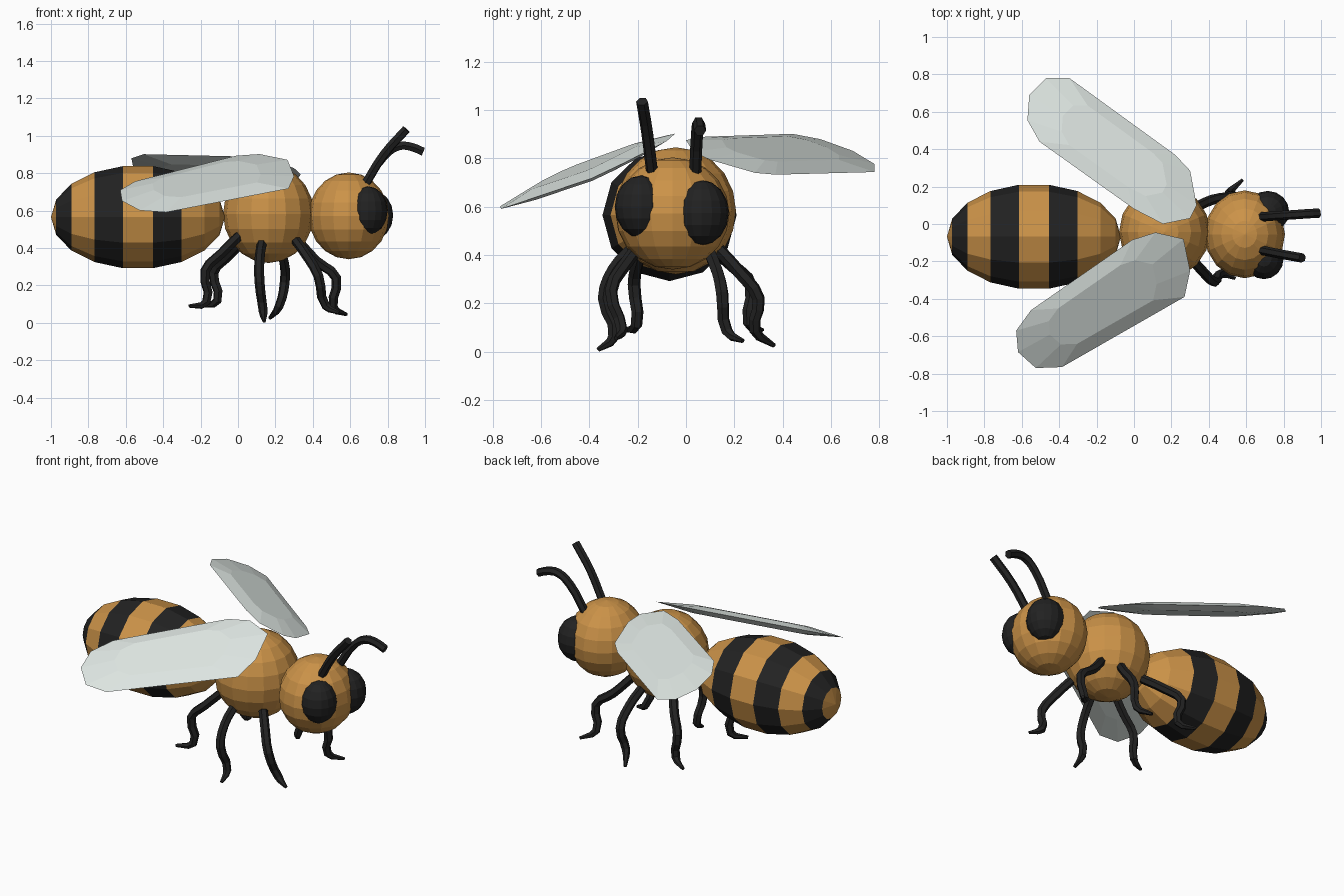
import bpy, bmesh, math
from mathutils import Matrix, Vector

if "Cube" in bpy.data.objects:
    bpy.data.objects.remove(bpy.data.objects["Cube"])


def material(name, rgb):
    m = bpy.data.materials.new(name)
    m.diffuse_color = (*rgb, 1)
    m.use_nodes = True
    m.node_tree.nodes["Principled BSDF"].inputs["Base Color"].default_value = m.diffuse_color
    return m


AMBER = material("amber", (0.60, 0.29, 0.065))
BLACK = material("black", (0.016, 0.016, 0.016))
GLASSY = material("pale_wing", (0.72, 0.78, 0.75))


def add_mesh(name, bm, *mats):
    bmesh.ops.recalc_face_normals(bm, faces=bm.faces)
    me = bpy.data.meshes.new(name)
    bm.to_mesh(me)
    bm.free()
    for m in mats:
        me.materials.append(m)
    ob = bpy.data.objects.new(name, me)
    bpy.context.collection.objects.link(ob)
    return ob


def ball(name, centre, size, mat, segs=16, rings=10):
    bm = bmesh.new()
    bmesh.ops.create_uvsphere(bm, u_segments=segs, v_segments=rings, radius=1)
    bm.transform(Matrix.Translation(centre) @ Matrix.Diagonal((*size, 1)))
    return add_mesh(name, bm, mat)


def tube(name, points, radius, tips=()):
    """Bent six-sided tube; tips overrides the radius scale of the last points."""
    cu = bpy.data.curves.new(name, 'CURVE')
    cu.dimensions = '3D'
    cu.bevel_depth = radius
    cu.bevel_resolution = 1
    cu.resolution_u = 3
    cu.use_fill_caps = True
    sp = cu.splines.new('BEZIER')
    sp.bezier_points.add(len(points) - 1)
    for bp, p in zip(sp.bezier_points, points):
        bp.co = p
        bp.handle_left_type = bp.handle_right_type = 'AUTO'
    for bp, r in zip(reversed(sp.bezier_points), tips):
        bp.radius = r
    for bp in sp.bezier_points:
        bp.handle_left_type = bp.handle_right_type = 'AUTO'
    cu.materials.append(BLACK)
    tmp = bpy.data.objects.new(name + "_curve", cu)
    bpy.context.collection.objects.link(tmp)
    me = bpy.data.meshes.new_from_object(tmp.evaluated_get(bpy.context.evaluated_depsgraph_get()))
    bpy.data.objects.remove(tmp)
    me.name = name
    for poly in me.polygons:
        poly.use_smooth = False
    ob = bpy.data.objects.new(name, me)
    bpy.context.collection.objects.link(ob)
    return ob


def wing(name, outline, plane, thick=0.024):
    """Flattened faceted lens over a top-view outline lying in z = a + bx + cy."""
    a, b, c = plane
    bm = bmesh.new()
    pts = [Vector((x, y, a + b * x + c * y)) for x, y in outline]
    mid = sum(pts, Vector()) / len(pts)
    normal = Vector((-b, -c, 1)).normalized()
    loops = []
    for scale, lift in ((0.62, thick), (1, 0), (0.62, -thick)):
        loops.append([bm.verts.new(mid + (p - mid) * scale + normal * lift) for p in pts])
    n = len(pts)
    for lo, hi in zip(loops, loops[1:]):
        for i in range(n):
            j = (i + 1) % n
            bm.faces.new((lo[i], lo[j], hi[j], hi[i]))
    bm.faces.new(loops[0])
    bm.faces.new(loops[-1])
    return add_mesh(name, bm, GLASSY)


# Striped abdomen: sphere with its poles along x, coloured ring by ring
bm = bmesh.new()
bmesh.ops.create_uvsphere(bm, u_segments=12, v_segments=9, radius=1)
bm.transform(Matrix.Rotation(math.pi / 2, 4, 'Y'))
for f in bm.faces:
    x = (min(v.co.x for v in f.verts) + max(v.co.x for v in f.verts)) / 2
    ring = int(math.degrees(math.acos(max(-1, min(1, -x)))) // 20)
    f.material_index = 1 if ring in (1, 3, 5) else 0
bm.transform(Matrix.Translation((-0.535, -0.068, 0.565)) @ Matrix.Diagonal((0.465, 0.282, 0.277, 1)))
add_mesh("abdomen", bm, AMBER, BLACK)

# Thorax, head and eyes
ball("thorax", (0.163, -0.043, 0.583), (0.243, 0.25, 0.263), AMBER)
ball("head", (0.592, -0.055, 0.572), (0.215, 0.235, 0.232), AMBER)
ball("eye_near", (0.695, -0.185, 0.60), (0.105, 0.11, 0.13), BLACK, 16, 8)
ball("eye_far", (0.715, 0.065, 0.575), (0.115, 0.112, 0.135), BLACK, 16, 8)

# Antennae
tube("antenna_near", [(0.68, -0.14, 0.74), (0.78, -0.16, 0.90), (0.90, -0.182, 1.035)], 0.025)
tube("antenna_far", [(0.68, 0.038, 0.74), (0.78, 0.045, 0.89), (0.86, 0.05, 0.945),
                     (0.93, 0.055, 0.94), (0.99, 0.058, 0.915)], 0.025)

# Wings
wing("wing_near", [(-.63, -.57), (-.55, -.46), (-.01, -.085), (.115, -.045), (.265, -.08),
                   (.30, -.25), (.27, -.39), (-.385, -.765), (-.525, -.77), (-.62, -.685)],
     (0.935, -0.09, 0.495))
wing("wing_far", [(-.57, .555), (-.56, .69), (-.47, .78), (-.345, .78), (.22, .37), (.30, .285),
                  (.335, .10), (.30, .03), (.155, 0), (0, .08), (-.505, .44)],
     (0.917, -0.266, -0.34))

# Legs: hip, knee, ankle, toe
legs = {
    "front_leg_near": [(.31, -.19, .44), (.36, -.245, .37), (.43, -.31, .25), (.47, -.265, .09), (.54, -.29, .055)],
    "front_leg_far": [(.31, .08, .45), (.42, .13, .33), (.525, .15, .24), (.51, .17, .085), (.58, .235, .045)],
    "middle_leg_near": [(.13, -.21, .44), (.115, -.30, .34), (.115, -.34, .22), (.135, -.30, .06), (.14, -.365, .008)],
    "middle_leg_far": [(.21, .13, .43), (.245, .22, .33), (.25, .30, .22), (.22, .285, .09), (.17, .365, .025)],
    "back_leg_near": [(.01, -.17, .47), (-.09, -.20, .37), (-.175, -.215, .28), (-.17, -.205, .11), (-.26, -.25, .09)],
    "back_leg_far": [(.02, .10, .43), (-.06, .20, .35), (-.13, .27, .27), (-.11, .26, .12), (-.20, .315, .09)],
}
for name, path in legs.items():
    tube(name, path, 0.027, tips=(0.35, 0.9))
